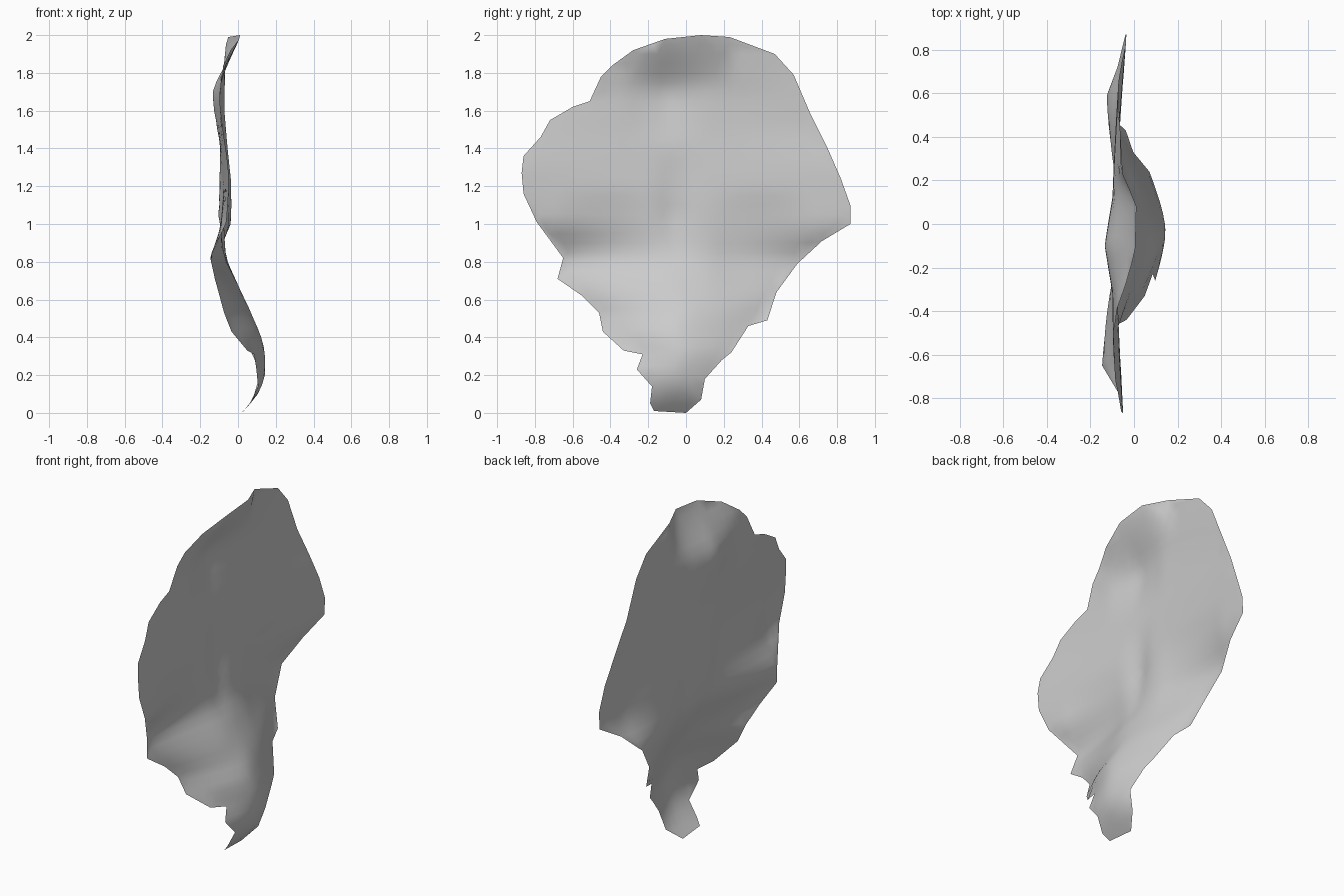
import bpy
import bmesh
from mathutils import Vector
from mathutils.geometry import delaunay_2d_cdt

cube = bpy.data.objects.get("Cube")
if cube:
    bpy.data.objects.remove(cube, do_unlink=True)

# Ragged rim of the leaf as (y, z)
RIM = [(-.17, .01), (-.19, .05), (-.18, .14), (-.26, .23), (-.23, .31), (-.33, .33),
       (-.44, .43), (-.46, .53), (-.55, .62), (-.68, .71), (-.65, .82), (-.79, 1.01),
       (-.86, 1.16), (-.87, 1.27), (-.86, 1.36), (-.77, 1.46), (-.72, 1.55), (-.6, 1.62),
       (-.51, 1.65), (-.45, 1.78), (-.39, 1.84), (-.28, 1.92), (-.11, 1.98), (.08, 2),
       (.23, 1.99), (.47, 1.9), (.57, 1.79), (.66, 1.58), (.75, 1.4), (.82, 1.24),
       (.87, 1.1), (.87, 1), (.72, .91), (.59, .79), (.48, .64), (.43, .49),
       (.33, .46), (.24, .32), (.19, .28), (.1, .18), (.08, .07), (0, 0)]

# Curl of the leaf: height, then x at the front edge, middle and back edge
CURL = [(0, .01, .01, .01), (.05, .07, .07, .07), (.12, .1, .12, .1),
        (.2, .11, .145, .11), (.32, .06, .145, .07), (.43, -.04, .115, .01),
        (.53, -.08, .07, -.07), (.7, -.12, -.01, -.1), (.82, -.15, -.06, -.12),
        (.9, -.12, -.07, -.08), (1, -.06, -.075, -.035), (1.15, -.05, -.08, -.035),
        (1.3, -.05, -.09, -.04), (1.5, -.08, -.1, -.07), (1.68, -.1, -.1, -.07),
        (1.82, -.08, -.08, -.07), (2, -.06, -.06, -.06)]


def rim_span(z):
    """Lowest and highest y of the rim at a height."""
    z = min(max(z, .02), 1.985)
    hits = []
    for (ya, za), (yb, zb) in zip(RIM, RIM[1:] + RIM[:1]):
        if (za - z) * (zb - z) <= 0 and za != zb:
            hits.append(ya + (yb - ya) * (z - za) / (zb - za))
    return min(hits), max(hits)


ROWS = [row + rim_span(row[0]) for row in CURL]


def row_at(z):
    """Curl row blended between its neighbours."""
    z = min(max(z, 0), 2)
    for low, high in zip(ROWS, ROWS[1:]):
        if z <= high[0]:
            f = (z - low[0]) / (high[0] - low[0])
            return [a + (b - a) * f for a, b in zip(low, high)]
    return list(ROWS[-1])


def bump(value, centre, reach, power):
    """Hump of height one that fades to nothing at its reach."""
    return max(0, 1 - (abs(value - centre) / reach) ** power)


def leaf_depth(y, z):
    """Sideways offset of the sheet at a point, softened along its height."""
    total = 0
    offsets = (-.03, -.015, 0, .015, .03)
    for dz in offsets:
        _, front, middle, back, y_low, y_high = row_at(z + dz)
        centre = (y_low + y_high) / 2
        t = min(max((y - centre) / max((y_high - y_low) / 2, .05), -1), 1)
        edge = front if t < 0 else back
        total += middle + (edge - middle) * abs(t) ** 1.5
    depth = total / len(offsets)
    # Crease running up from the stem
    depth -= .03 * bump(z, 1.05, .33, 1) * bump(y, -.07, .12, 1)
    # Shallow hollows on both sides of the crease
    depth -= .025 * bump(z, .88, .3, 2) * bump(abs(y), .4, .27, 2)
    # Dimple under the tip
    depth -= .04 * bump(z, 1.68, .25, 1) * bump(y, -.1, .22, 1)
    # Tip curled over
    depth += .075 * bump(z, 2, .24, 1) * bump(y, -.05, .29, 4)
    return depth


# Fill the rim with an even net of triangles
points = [Vector(p) for p in RIM]
count = len(points)
STEP = .05
for i in range(-18, 19):
    for j in range(1, 40):
        p = Vector((i * STEP + (j % 2) * STEP / 2, j * STEP))
        y_low, y_high = rim_span(p.y)
        clear = min((p - q).length for q in points[:count]) > STEP / 2
        if clear and y_low + STEP / 3 < p.x < y_high - STEP / 3:
            points.append(p)
flat, _, faces, *_ = delaunay_2d_cdt(points, [], [list(range(count))], 1, 1e-5)

bm = bmesh.new()
verts = [bm.verts.new((leaf_depth(p.x, p.y), p.x, p.y)) for p in flat]
for face in faces:
    bm.faces.new([verts[k] for k in face])
bmesh.ops.delete(bm, geom=[v for v in bm.verts if not v.link_faces], context='VERTS')
bm.normal_update()
for face in bm.faces:
    if face.normal.x < 0:
        face.normal_flip()
    face.smooth = True
mesh = bpy.data.meshes.new("leaf_sheet")
bm.to_mesh(mesh)
bm.free()

# Plain grey leaf
leaf = bpy.data.objects.new("leaf_sheet", mesh)
bpy.context.collection.objects.link(leaf)
grey = bpy.data.materials.new("light_grey")
grey.use_nodes = True
colour = (.6, .6, .6, 1)
grey.diffuse_color = colour
grey.node_tree.nodes["Principled BSDF"].inputs["Base Color"].default_value = colour
mesh.materials.append(grey)
